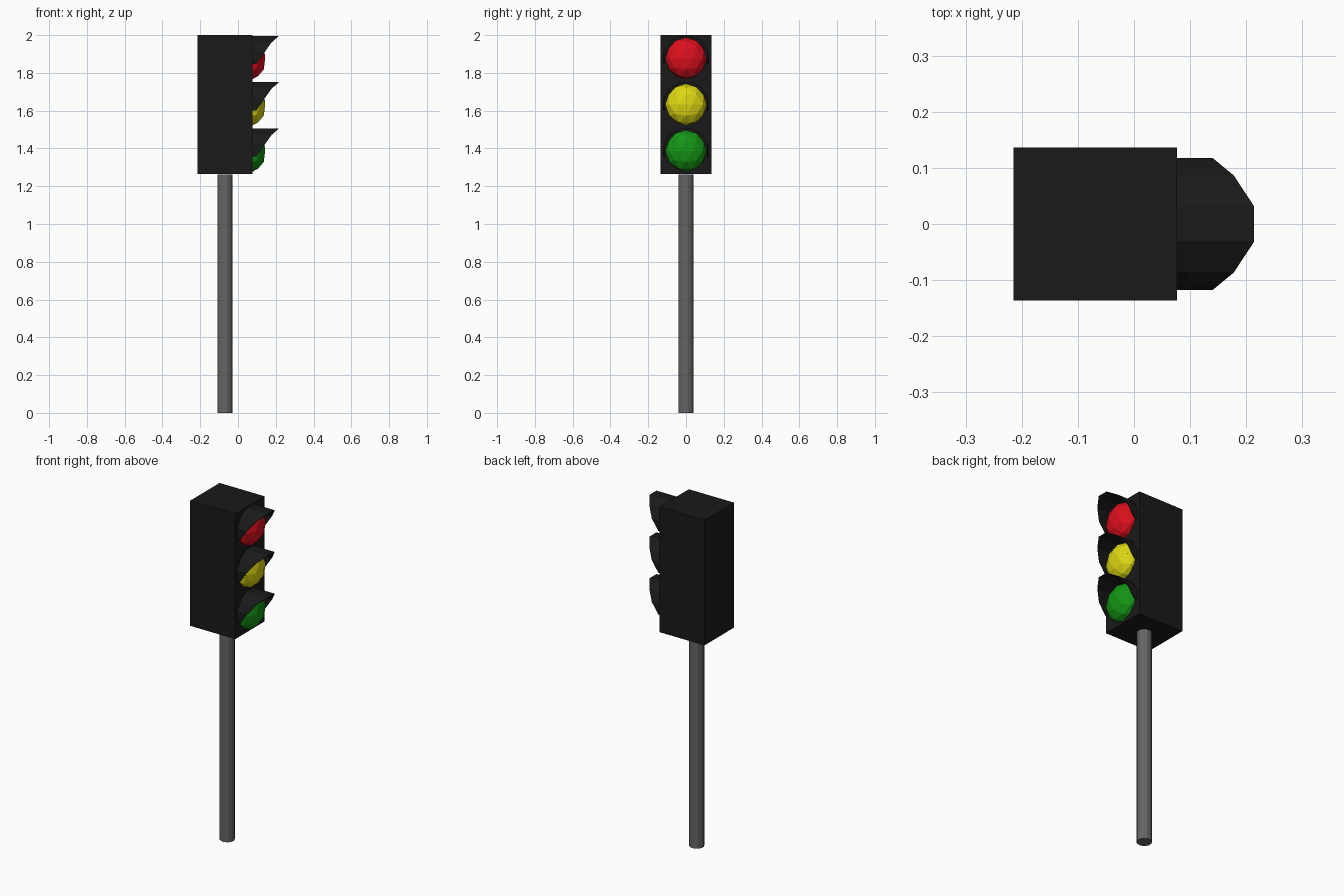
import bpy, bmesh, math
from mathutils import Matrix

if "Cube" in bpy.data.objects:
    bpy.data.objects.remove(bpy.data.objects["Cube"])


def material(name, rgb):
    m = bpy.data.materials.new(name)
    m.diffuse_color = (*rgb, 1)
    m.use_nodes = True
    m.node_tree.nodes["Principled BSDF"].inputs["Base Color"].default_value = m.diffuse_color
    return m


def add_object(name, bm, mat):
    mesh = bpy.data.meshes.new(name)
    bm.to_mesh(mesh)
    bm.free()
    mesh.materials.append(mat)
    obj = bpy.data.objects.new(name, mesh)
    bpy.context.collection.objects.link(obj)
    return obj


black = material("black", (0.01, 0.01, 0.01))
grey = material("pole_grey", (0.13, 0.13, 0.13))
FACE_X = 0.077   # front plane of the housing

# Housing box
bm = bmesh.new()
bmesh.ops.create_cube(bm, size=1, matrix=Matrix.Translation((-0.069, 0, 1.633))
                      @ Matrix.Diagonal((0.292, 0.272, 0.735, 1)))
add_object("housing", bm, black)

# Twelve-sided pole
bm = bmesh.new()
bmesh.ops.create_cone(bm, cap_ends=True, segments=12, radius1=0.041, radius2=0.041,
                      depth=1.262, matrix=Matrix.Translation((-0.07, 0, 0.631))
                      @ Matrix.Rotation(math.radians(15), 4, 'Z'))
add_object("pole", bm, grey)


def lamp(name, z, mat):
    # Faceted half dome, flattened towards the front
    bm = bmesh.new()
    bmesh.ops.create_icosphere(bm, subdivisions=2, radius=1)
    bmesh.ops.bisect_plane(bm, geom=bm.verts[:] + bm.edges[:] + bm.faces[:],
                           plane_co=(0, 0, 0), plane_no=(1, 0, 0), clear_inner=True)
    bmesh.ops.transform(bm, verts=bm.verts, matrix=Matrix.Translation((FACE_X, 0, z))
                        @ Matrix.Diagonal((0.070, 0.110, 0.110, 1)))
    add_object(name, bm, mat)


def visor(name, z):
    # Part of a twelve-sided tube with a slanted front edge
    reach = {-15: 0.097, 15: 0.14, 45: 0.178, 75: 0.214}
    angles = [-15, 15, 45, 75, 105, 135, 165, 195]
    bm = bmesh.new()
    rows = []
    for a in angles:
        y, dz = 0.122 * math.cos(math.radians(a)), 0.122 * math.sin(math.radians(a))
        tip = reach[min(a, 180 - a)]
        rows.append([bm.verts.new((x, y, z + dz)) for x in (FACE_X, tip)])
    for p, q in zip(rows, rows[1:]):
        bm.faces.new((p[0], p[1], q[1], q[0]))
    bmesh.ops.recalc_face_normals(bm, faces=bm.faces)
    if sum(f.normal.z for f in bm.faces) < 0:
        bmesh.ops.reverse_faces(bm, faces=bm.faces)
    obj = add_object(name, bm, black)
    mod = obj.modifiers.new("thickness", 'SOLIDIFY')
    mod.thickness = 0.003
    mod.offset = -1


# Three lamps, each under its own visor
colours = [("red", (0.72, 0.005, 0.012)), ("yellow", (0.72, 0.68, 0.006)),
           ("green", (0.007, 0.3, 0.007))]
for i, (label, rgb) in enumerate(colours):
    z = 1.877 - 0.245 * i
    lamp(label + "_lamp", z, material(label, rgb))
    visor(label + "_visor", z + 0.001)
